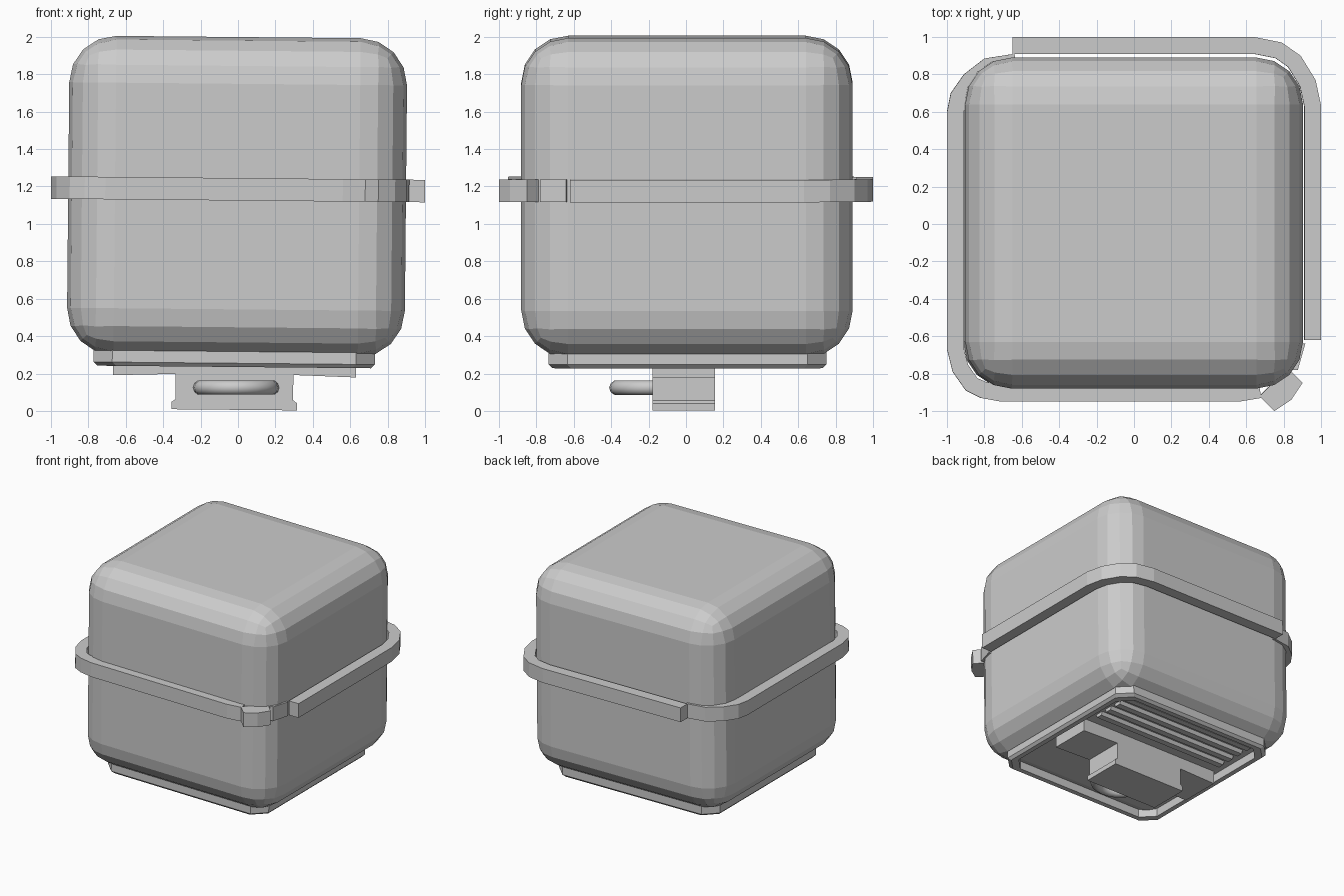
import bpy
import bmesh
import math
from mathutils import Matrix, Vector

cube = bpy.data.objects.get("Cube")
if cube:
    bpy.data.objects.remove(cube, do_unlink=True)

grey = bpy.data.materials.new("plain_grey")
grey.use_nodes = True
colour = (0.6, 0.6, 0.6, 1)
grey.diffuse_color = colour
grey.node_tree.nodes["Principled BSDF"].inputs["Base Color"].default_value = colour

# The whole box leans slightly towards +x
PIVOT = Matrix.Translation((0, 0, 1.15))
LEAN = PIVOT @ Matrix.Rotation(0.0095, 4, "Y") @ PIVOT.inverted()


def finish(name, bm):
    bmesh.ops.recalc_face_normals(bm, faces=bm.faces)
    bm.transform(LEAN)
    mesh = bpy.data.meshes.new(name)
    bm.to_mesh(mesh)
    bm.free()
    mesh.materials.append(grey)
    obj = bpy.data.objects.new(name, mesh)
    bpy.context.collection.objects.link(obj)
    return obj


def prism(name, outline, lo, hi, axis="z"):
    """Extrude a flat outline between lo and hi along an axis."""
    place = {"x": lambda a, b, t: (t, a, b),
             "y": lambda a, b, t: (a, t, b),
             "z": lambda a, b, t: (a, b, t)}[axis]
    bm = bmesh.new()
    ends = [[bm.verts.new(place(a, b, t)) for a, b in outline] for t in (lo, hi)]
    for ring in ends:
        bm.faces.new(ring)
    for i in range(len(outline)):
        j = (i + 1) % len(outline)
        bm.faces.new((ends[0][i], ends[0][j], ends[1][j], ends[1][i]))
    return finish(name, bm)


def strip(name, path, depth, lo, hi):
    """Band along a counter-clockwise path, thickened inwards."""
    pts = [Vector(p) for p in path]
    inner = []
    for i, p in enumerate(pts):
        d = pts[min(i + 1, len(pts) - 1)] - pts[max(i - 1, 0)]
        inner.append(p + Vector((-d.y, d.x)).normalized() * depth)
    bm = bmesh.new()
    rows = [[bm.verts.new((p.x, p.y, z)) for p in line]
            for line, z in ((pts, lo), (pts, hi), (inner, hi), (inner, lo))]
    for i in range(len(pts) - 1):
        for k in range(4):
            a, b = rows[k], rows[(k + 1) % 4]
            bm.faces.new((a[i], a[i + 1], b[i + 1], b[i]))
    for i in (0, -1):
        bm.faces.new([row[i] for row in rows])
    return finish(name, bm)


# Rounded box body
bm = bmesh.new()
bmesh.ops.create_cube(bm, size=1)
bm.transform(Matrix.Translation((-0.005, 0.005, 1.146))
             @ Matrix.Diagonal((1.806, 1.77, 1.706, 1)))
bmesh.ops.bevel(bm, geom=bm.edges[:], offset=0.25, segments=4,
                profile=0.5, affect="EDGES")
finish("body", bm)

# Belt in two lengths, with a loose corner piece
BAND = (1.125, 1.245)
strip("belt_back", [(1, -0.62), (1, 0.63), (0.97, 0.77), (0.89, 0.9),
                    (0.79, 0.97), (0.64, 1), (-0.65, 1)], 0.09, *BAND)
strip("belt_front", [(-0.64, 0.91), (-0.8, 0.885), (-0.91, 0.8), (-0.98, 0.7),
                     (-1, 0.6), (-1, -0.67), (-0.97, -0.79), (-0.9, -0.89),
                     (-0.82, -0.93), (-0.71, -0.95), (0.56, -0.95),
                     (0.68, -0.93)], 0.09, *BAND)
prism("belt_corner", [(0.67, -0.92), (0.75, -1), (0.84, -0.94), (0.9, -0.85),
                      (0.83, -0.78), (0.74, -0.85)], *BAND)
prism("belt_tab", [(0.8, -0.78), (0.875, -0.78), (0.915, -0.64),
                   (0.8, -0.62)], *BAND)

# Hollow base rim with cut corners and a chamfered lower edge
bm = bmesh.new()
rings = []
for inset, z in ((0, 0.34), (0, 0.255), (0.02, 0.235), (0.06, 0.235), (0.06, 0.34)):
    hx, hy, cut = 0.752 - inset, 0.742 - inset, 0.1
    quarter = [(hx, hy - cut), (hx - cut, hy)]
    outline = (quarter + [(-x, y) for x, y in quarter[::-1]]
               + [(-x, -y) for x, y in quarter]
               + [(x, -y) for x, y in quarter[::-1]])
    rings.append([bm.verts.new((x - 0.012, y + 0.008, z)) for x, y in outline])
for k in range(len(rings)):
    a, b = rings[k], rings[(k + 1) % len(rings)]
    for i in range(8):
        j = (i + 1) % 8
        bm.faces.new((a[i], a[j], b[j], b[i]))
finish("base_rim", bm)

# Ridges under the back of the base
for n in range(4):
    y = 0.24 + n * 0.11
    prism(f"ridge_{n + 1}", [(y, 0.32), (y + 0.025, 0.265), (y + 0.075, 0.265),
                             (y + 0.1, 0.32)], -0.62, 0.6, "x")

# Bracket with a wide crossbar and a flared foot
half = [(0.65, 0.34), (0.65, 0.185), (0.315, 0.195), (0.315, 0.06),
        (0.335, 0.045), (0.335, 0.006)]
prism("bracket", [(x - 0.01, z) for x, z in half]
      + [(-x - 0.01, z) for x, z in half[::-1]], -0.18, 0.155, "y")

# Ring handle half sunk into the bracket
bpy.ops.mesh.primitive_torus_add(location=(-0.01, -0.18, 0.125), major_radius=0.19,
                                 minor_radius=0.04, major_segments=24,
                                 minor_segments=10)
handle = bpy.context.object
handle.name = "ring_handle"
handle.data.materials.append(grey)
bpy.ops.object.shade_smooth_by_angle(angle=math.radians(40))
